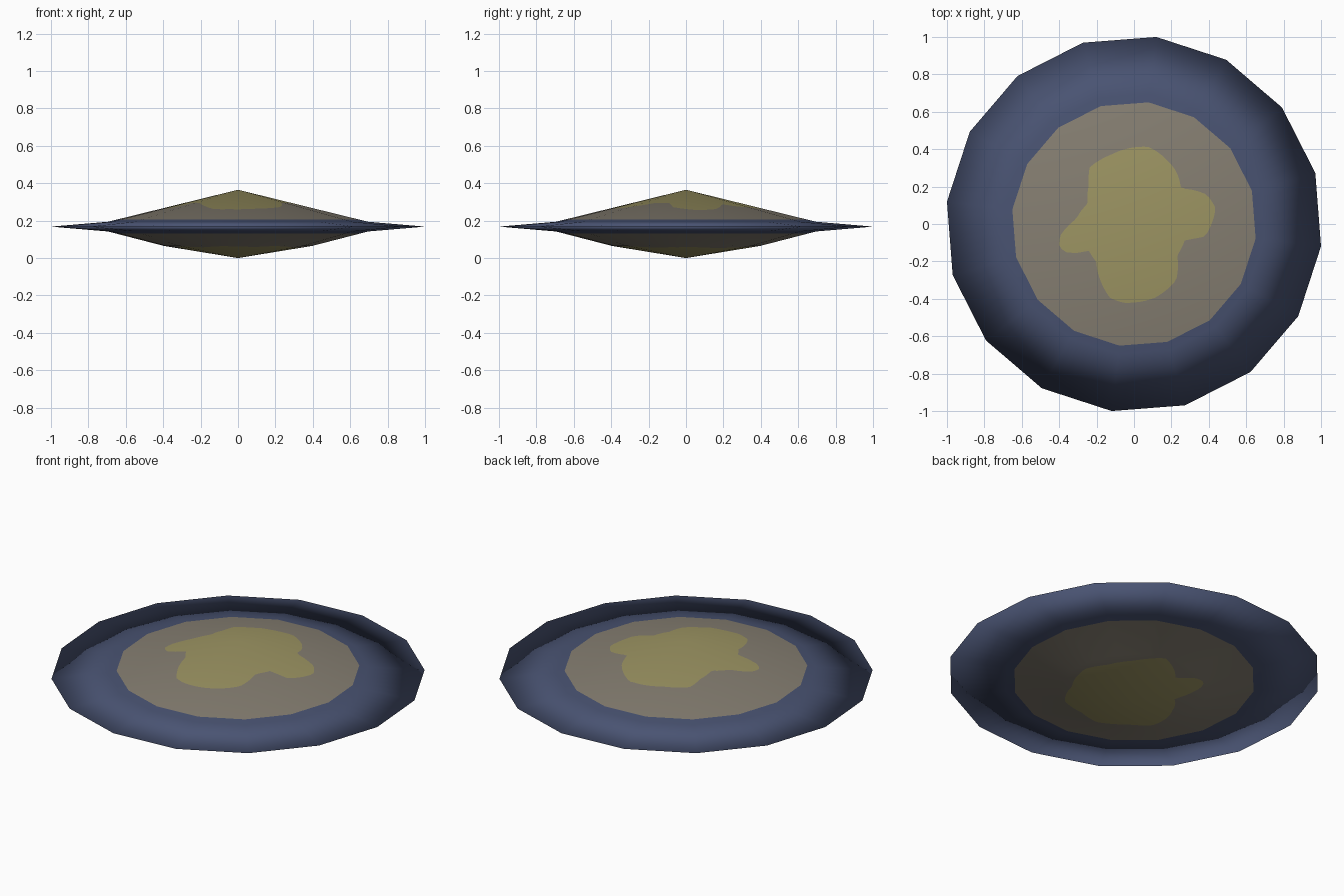
import bpy
from math import sin, cos, atan2, degrees, radians
from mathutils import Vector

cube = bpy.data.objects.get("Cube")
if cube:
    bpy.data.objects.remove(cube)

SIDES, STEPS, RADIUS, TURN = 16, 6, 1.007, radians(15.7)


def srgb(r, g, b):
    return tuple(((c / 255 + 0.055) / 1.055) ** 2.4 for c in (r, g, b)) + (1.0,)


def make_material(name, colour):
    mat = bpy.data.materials.new(name)
    mat.use_nodes = True
    mat.diffuse_color = colour
    bsdf = mat.node_tree.nodes["Principled BSDF"]
    bsdf.inputs["Base Color"].default_value = colour
    bsdf.inputs["Roughness"].default_value = 0.8
    return mat


materials = [make_material("olive_yellow", srgb(157, 149, 99)),
             make_material("taupe", srgb(134, 127, 114)),
             make_material("slate_blue", srgb(73, 83, 114))]


def interpolate(points, x):
    """Piecewise linear lookup; each point is (x, value, ...)."""
    for a, b in zip(points, points[1:]):
        if x <= b[0]:
            t = (x - a[0]) / (b[0] - a[0])
            return [p + (q - p) * t for p, q in zip(a[1:], b[1:])]
    return list(points[-1][1:])


def outline_radius(outline, angle):
    first, last = outline[0], outline[-1]
    loop = [(last[0] - 360, last[1])] + outline + [(first[0] + 360, first[1])]
    return interpolate(loop, angle % 360)[0]


def make_shell(name, profile, outline, rings, up):
    """Many-sided shell; profile points are (radius, z, normal out, normal up)."""
    corners = [Vector((cos(TURN + radians(360 * i / SIDES)),
                       sin(TURN + radians(360 * i / SIDES)), 0))
               for i in range(SIDES + 1)]
    columns = [corners[i].lerp(corners[i + 1], j / STEPS)
               for i in range(SIDES) for j in range(STEPS)]
    n = len(columns)
    verts, normals = [Vector((0, 0, profile[0][1]))], [Vector((0, 0, up))]
    for ring in rings:
        for d in columns:
            r = ring
            if ring == "patch":
                r = outline_radius(outline, degrees(atan2(d.y, d.x))) / d.length
            z, out, rise = interpolate(profile, r)
            verts.append(d * r + Vector((0, 0, z)))
            normals.append((d * out + Vector((0, 0, rise))).normalized())

    # Central fan is yellow, then taupe out to its border, then blue
    faces = [(0, 1 + k, 1 + (k + 1) % n) for k in range(n)]
    colours = [0] * n
    for level in range(len(rings) - 1):
        a, b = 1 + level * n, 1 + (level + 1) * n
        for k in range(n):
            m = (k + 1) % n
            faces.append((a + k, b + k, b + m, a + m))
            colours.append(1 if rings[level + 1] <= TAUPE_EDGE else 2)
    if up < 0:
        faces = [f[::-1] for f in faces]

    mesh = bpy.data.meshes.new(name)
    mesh.from_pydata(verts, [], faces)
    for mat in materials:
        mesh.materials.append(mat)
    for poly, colour in zip(mesh.polygons, colours):
        poly.material_index = colour
        poly.use_smooth = True
    mesh.normals_split_custom_set_from_vertices(normals)
    obj = bpy.data.objects.new(name, mesh)
    bpy.context.collection.objects.link(obj)
    return obj


TAUPE_EDGE = 0.655

# Upper cone with its lobed yellow patch (angle in degrees, radius)
upper_patch = [(0, .415), (11, .445), (22, .42), (37, .315), (51, .36), (65, .39),
               (79, .42), (90, .41), (109, .39), (128, .385), (139, .32), (156, .27),
               (175, .31), (189, .40), (197, .42), (205, .38), (210, .28), (225, .285),
               (239, .35), (252, .415), (262, .425), (286, .41), (307, .375),
               (324, .285), (343, .285), (350, .385)]
upper_profile = [(0, .365, 0, 1), (.7, .194, .16, .98), (RADIUS, .168, 1, 0)]
make_shell("upper_shell", upper_profile, upper_patch,
           ["patch", TAUPE_EDGE, .7, RADIUS], 1)

# Shallower underside with one extra ring
lower_patch = [(3, .36), (25, .33), (50, .34), (76, .39), (103, .28), (118, .37),
               (126, .39), (134, .36), (150, .22), (180, .27), (214, .38), (237, .35),
               (260, .39), (282, .36), (303, .39), (330, .34)]
lower_profile = [(0, 0, 0, -1), (.4, .065, .2, -.98), (.7, .142, .17, -.98),
                 (RADIUS, .168, 1, 0)]
make_shell("lower_shell", lower_profile, lower_patch,
           ["patch", .4, TAUPE_EDGE, .7, RADIUS], -1)
